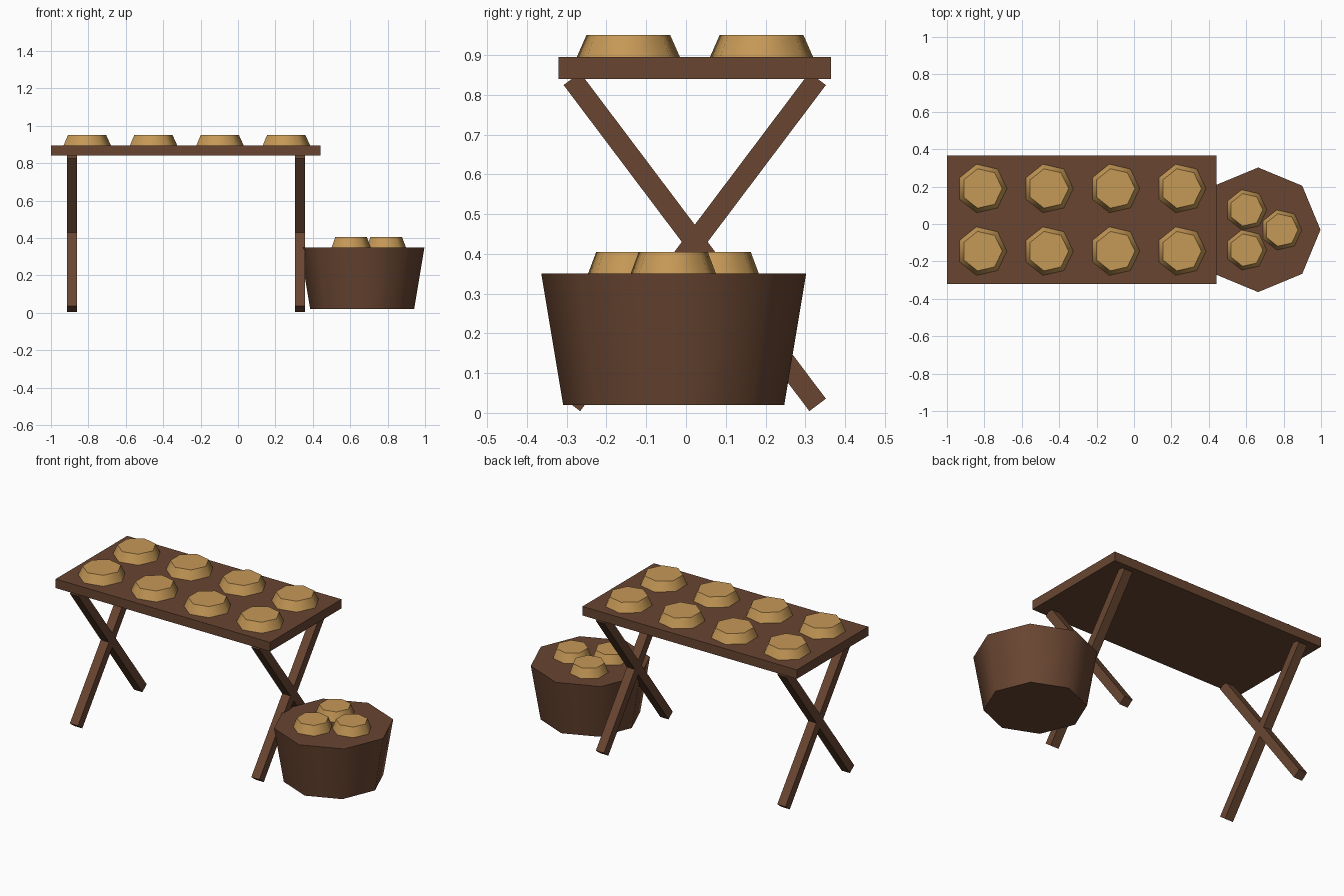
import bpy, bmesh, math
from mathutils import Matrix, Vector

if "Cube" in bpy.data.objects:
    bpy.data.objects.remove(bpy.data.objects["Cube"])


def material(name, rgb):
    m = bpy.data.materials.new(name)
    m.diffuse_color = (*rgb, 1)
    m.use_nodes = True
    m.node_tree.nodes["Principled BSDF"].inputs["Base Color"].default_value = m.diffuse_color
    return m


wood = material("dark wood", (0.140, 0.060, 0.031))
crust = material("golden crust", (0.560, 0.315, 0.093))


def finish(name, bm, mat, smooth=False):
    me = bpy.data.meshes.new(name)
    bm.to_mesh(me)
    bm.free()
    me.materials.append(mat)
    ob = bpy.data.objects.new(name, me)
    bpy.context.collection.objects.link(ob)
    if smooth:
        bpy.ops.object.select_all(action='DESELECT')
        ob.select_set(True)
        bpy.context.view_layer.objects.active = ob
        bpy.ops.object.shade_smooth_by_angle(angle=math.radians(55))
    return ob


def box(name, center, size, mat, tilt=0):
    bm = bmesh.new()
    bmesh.ops.create_cube(bm, size=1, matrix=Matrix.Translation(center)
                          @ Matrix.Rotation(tilt, 4, 'X')
                          @ Matrix.Diagonal((*size, 1)))
    return finish(name, bm, mat)


def frustum(name, x, y, z0, z1, r0, r1, sides, mat):
    """Tapered prism with one corner pointing along +x."""
    bm = bmesh.new()
    rings = [[bm.verts.new((x + r * math.cos(i * math.tau / sides),
                            y + r * math.sin(i * math.tau / sides), z))
              for i in range(sides)] for r, z in ((r0, z0), (r1, z1))]
    bm.faces.new(rings[0][::-1])
    bm.faces.new(rings[1])
    for i in range(sides):
        j = (i + 1) % sides
        bm.faces.new((rings[0][i], rings[0][j], rings[1][j], rings[1][i]))
    return finish(name, bm, mat, smooth=True)


# Table top
box("table_top", (-0.28, 0.022, 0.8675), (1.44, 0.686, 0.055), wood)

# Crossed legs at both ends
half = Vector((0, 0.309, 0.41))
tilt = math.atan2(half.y, half.z)
for end, x in (("left", -0.887), ("right", 0.332)):
    for side, s in (("front", 1), ("back", -1)):
        box(f"{end}_{side}_leg", (x, 0.022, 0.43),
            (0.055, 0.052, 2 * half.length), wood, s * tilt)

# Loaves on the table, two rows of four
for row, y in enumerate((-0.145, 0.19)):
    for col in range(4):
        frustum(f"table_loaf_{row}_{col}", -0.8126 + 0.355 * col, y,
                0.895, 0.95, 0.133, 0.108, 7, crust)

# Tub beside the table
frustum("tub", 0.664, -0.031, 0.02, 0.35, 0.278, 0.333, 8, wood)

# Loaves on the tub
for i, (x, y) in enumerate(((0.60, 0.076), (0.60, -0.139), (0.788, -0.032))):
    frustum(f"tub_loaf_{i}", x, y, 0.35, 0.405, 0.11, 0.089, 7, crust)
